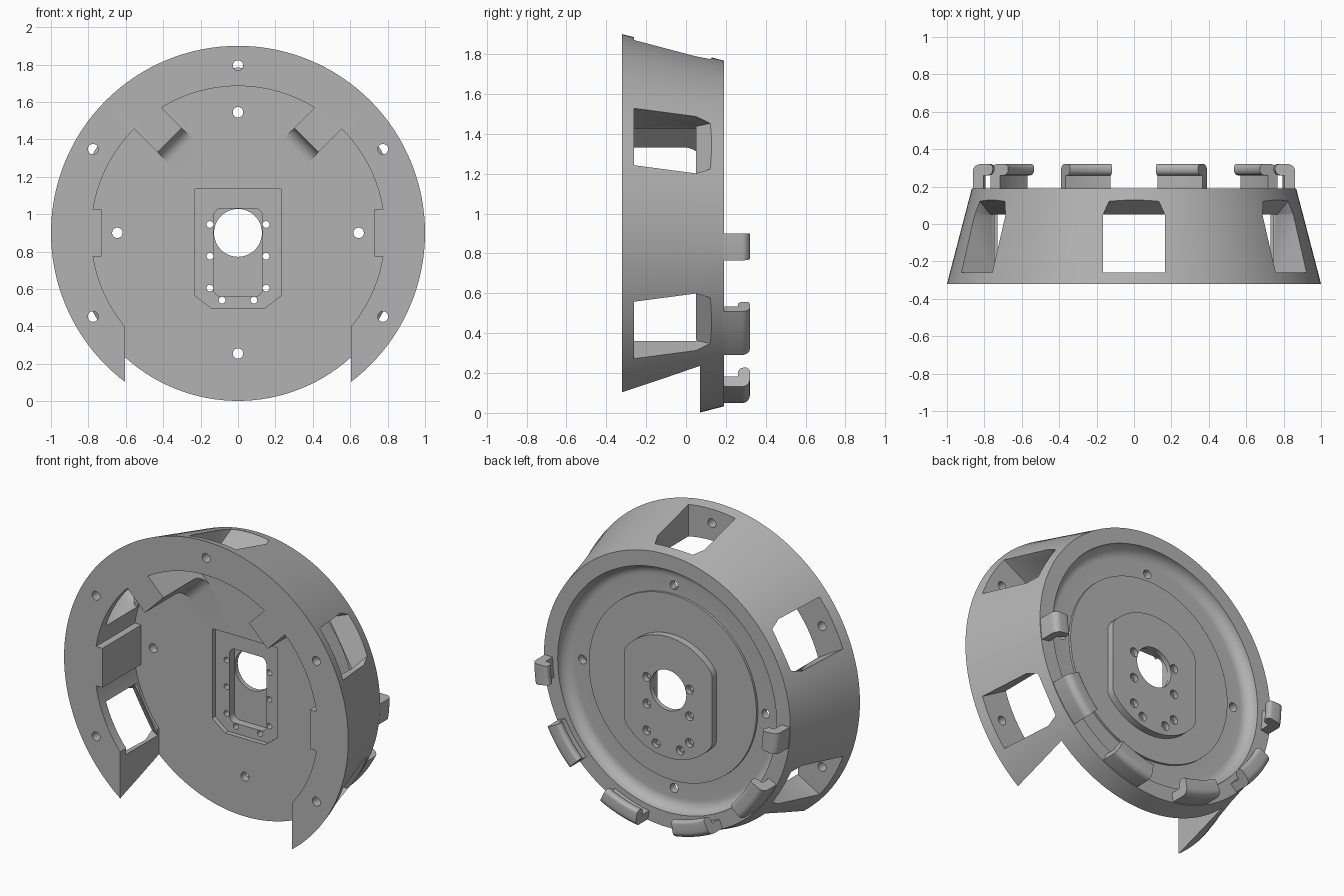
import bpy, bmesh
from math import cos, sin, pi, radians
from mathutils import Vector

cube = bpy.data.objects.get("Cube")
if cube:
    bpy.data.objects.remove(cube)

CZ = 0.9                                   # height of the main axis
FRONT, FLOOR, BACK = -0.32, 0.07, 0.19     # depths of flange, plate and rim

grey = bpy.data.materials.new("plain grey")
grey.use_nodes = True
grey.diffuse_color = (0.45, 0.45, 0.45, 1)
grey.node_tree.nodes["Principled BSDF"].inputs["Base Color"].default_value = (0.45, 0.45, 0.45, 1)


def at(a, r, t, y):
    """Point at radius r and tangent offset t, turned by angle a about the axis."""
    return Vector((r * cos(a) - t * sin(a), y, CZ + r * sin(a) + t * cos(a)))


def loft(name, loops, closed=False):
    """Skin matching loops of points; cap the ends unless closed."""
    bm = bmesh.new()
    rings = [[bm.verts.new(p) for p in loop] for loop in loops]
    n = len(rings[0])
    pairs = list(zip(rings, rings[1:])) + ([(rings[-1], rings[0])] if closed else [])
    for a, b in pairs:
        for i in range(n):
            j = (i + 1) % n
            bm.faces.new((a[i], a[j], b[j], b[i]))
    if not closed:
        bm.faces.new(rings[0])
        bm.faces.new(rings[-1])
    bmesh.ops.recalc_face_normals(bm, faces=bm.faces)
    me = bpy.data.meshes.new(name)
    bm.to_mesh(me)
    bm.free()
    me.materials.append(grey)
    ob = bpy.data.objects.new(name, me)
    bpy.context.collection.objects.link(ob)
    return ob


def prism(name, outline, y0, y1):
    """Extrude an (x, height above axis) outline along y."""
    return loft(name, [[(x, y, CZ + z) for x, z in outline] for y in (y0, y1)])


def arc(cx, cy, r, a0, a1, n=8):
    return [(cx + r * cos(radians(a0 + (a1 - a0) * i / n)),
             cy + r * sin(radians(a0 + (a1 - a0) * i / n))) for i in range(n + 1)]


def rod(name, x, z, r, y0, y1, n=24):
    return prism(name, arc(x, z, r, 0, 360, n)[:-1], y0, y1)


def combine(ob, other, op):
    mod = ob.modifiers.new(op, "BOOLEAN")
    mod.operation, mod.solver, mod.object = op, "EXACT", other
    bpy.context.view_layer.objects.active = ob
    bpy.ops.object.modifier_apply(modifier=mod.name)
    bpy.data.objects.remove(other)


def smooth(ob):
    ob.data.shade_smooth()
    ob.data.set_sharp_from_angle(angle=radians(30))


# Tapered drum with a dished back, revolved from a (radius, depth) profile
profile = [(1, FRONT), (0.867, BACK), (0.77, BACK)]
profile += arc(0.70, BACK, 0.07, 0, -90)[1:]
profile += [(0.59, 0.12), (0.59, 0.135), (0.1, 0.135), (0.1, FLOOR),
            (0.785, FLOOR), (0.785, FRONT)]
SEG = 128
body = loft("drum_body", [[at(2 * pi * i / SEG, r, 0, y) for r, y in profile]
                          for i in range(SEG)], closed=True)

# Back boss with flat sides
boss = [(max(-0.31, min(0.31, x)), z) for x, z in arc(0, -0.045, 0.385, 0, 360, 64)[:-1]]
flat = [p for i, p in enumerate(boss) if not (abs(p[0]) == 0.31 and boss[i - 1][0] == p[0]
                                              and boss[(i + 1) % 64][0] == p[0])]
combine(body, prism("boss", flat, 0.10, 0.18), "UNION")

# Inner blocks: plain ones at the sides, filleted ones on the upper diagonals
side = [(0.73, FRONT), (0.73, 0.09), (0.82, 0.09), (0.82, FRONT)]
diagonal = [(0.61, FRONT)] + arc(0.53, FLOOR - 0.08, 0.08, 0, 90)
diagonal += [(0.53, 0.09), (0.80, 0.09), (0.80, FRONT)]
for shape, deg, t0, t1 in ((side, 0, -0.125, 0.125), (side, 180, -0.125, 0.125),
                           (diagonal, 45, 0, 0.184), (diagonal, 135, -0.184, 0)):
    block = loft("block", [[at(radians(deg), r, t, y) for r, y in shape] for t in (t0, t1)])
    combine(body, block, "UNION")

# Open bottom of the wall
combine(body, prism("gap", [(-0.605, -1.1), (0.605, -1.1), (0.605, -0.35), (-0.605, -0.35)],
                    -0.5, FLOOR), "DIFFERENCE")

# Five wall windows with a sloped back side, and flange holes leading to them
for deg in (-30, 30, 90, 150, 210):
    a = radians(deg)

    def section(r, top, w):
        return [at(a, r, t, y) for t, y in ((-0.165, -0.26), (0.165, -0.26), (0.165, 0.05),
                                            (w, top), (-w, top), (-0.165, 0.05))]
    combine(body, loft("window", [section(0.70, 0.051, 0.164), section(0.79, 0.051, 0.164),
                                  section(1.03, 0.25, 0.075)]), "DIFFERENCE")
    combine(body, rod("flange_hole", 0.895 * cos(a), 0.895 * sin(a), 0.028, -0.4, -0.2),
            "DIFFERENCE")

# Plate holes
for deg in range(0, 360, 90):
    a = radians(deg)
    combine(body, rod("plate_hole", 0.645 * cos(a), 0.645 * sin(a), 0.028, 0, 0.3), "DIFFERENCE")

# Stepped pocket and main bore
outer = [(-0.23, 0.235), (0.23, 0.235), (0.23, -0.335), (0.14, -0.405),
         (-0.14, -0.405), (-0.23, -0.335)]
combine(body, prism("pocket", outer, 0, 0.10), "DIFFERENCE")
inner = (arc(0.09, 0.09, 0.04, 0, 90) + arc(-0.09, 0.09, 0.04, 90, 180)
         + arc(-0.09, -0.30, 0.04, 180, 270) + arc(0.09, -0.30, 0.04, 270, 360))
combine(body, prism("inner_pocket", inner, 0, 0.15), "DIFFERENCE")
combine(body, rod("bore", 0, 0, 0.128, 0, 0.3, 48), "DIFFERENCE")

# Small screw holes, counterbored from the back
for s in (-1, 1):
    for x, z in ((0.15, 0.045), (0.15, -0.125), (0.15, -0.295), (0.085, -0.36)):
        combine(body, rod("screw_hole", s * x, z, 0.018, 0, 0.3, 16), "DIFFERENCE")
        combine(body, rod("counterbore", s * x, z, 0.028, 0.15, 0.3, 16), "DIFFERENCE")
smooth(body)

# Curved hooks along the lower back rim, three per side
hook = [(0.862, 0.18)] + arc(0.822, 0.28, 0.04, 0, 90)
hook += arc(0.775, 0.30, 0.02, 90, 180, 4) + arc(0.785, 0.29, 0.03, 180, 270, 4)
hook += [(0.805, 0.26), (0.805, 0.18)]
for label, s in (("left", 1), ("right", -1)):
    for part, a0, a1 in (("upper", -9, 0), ("middle", -45, -27), ("lower", -81, -63)):
        loops = []
        for i in range(9):
            a = radians(a0 + (a1 - a0) * i / 8)
            loops.append([(s * r * cos(a), y, CZ + r * sin(a)) for r, y in hook])
        smooth(loft(f"{label}_{part}_hook", loops))
